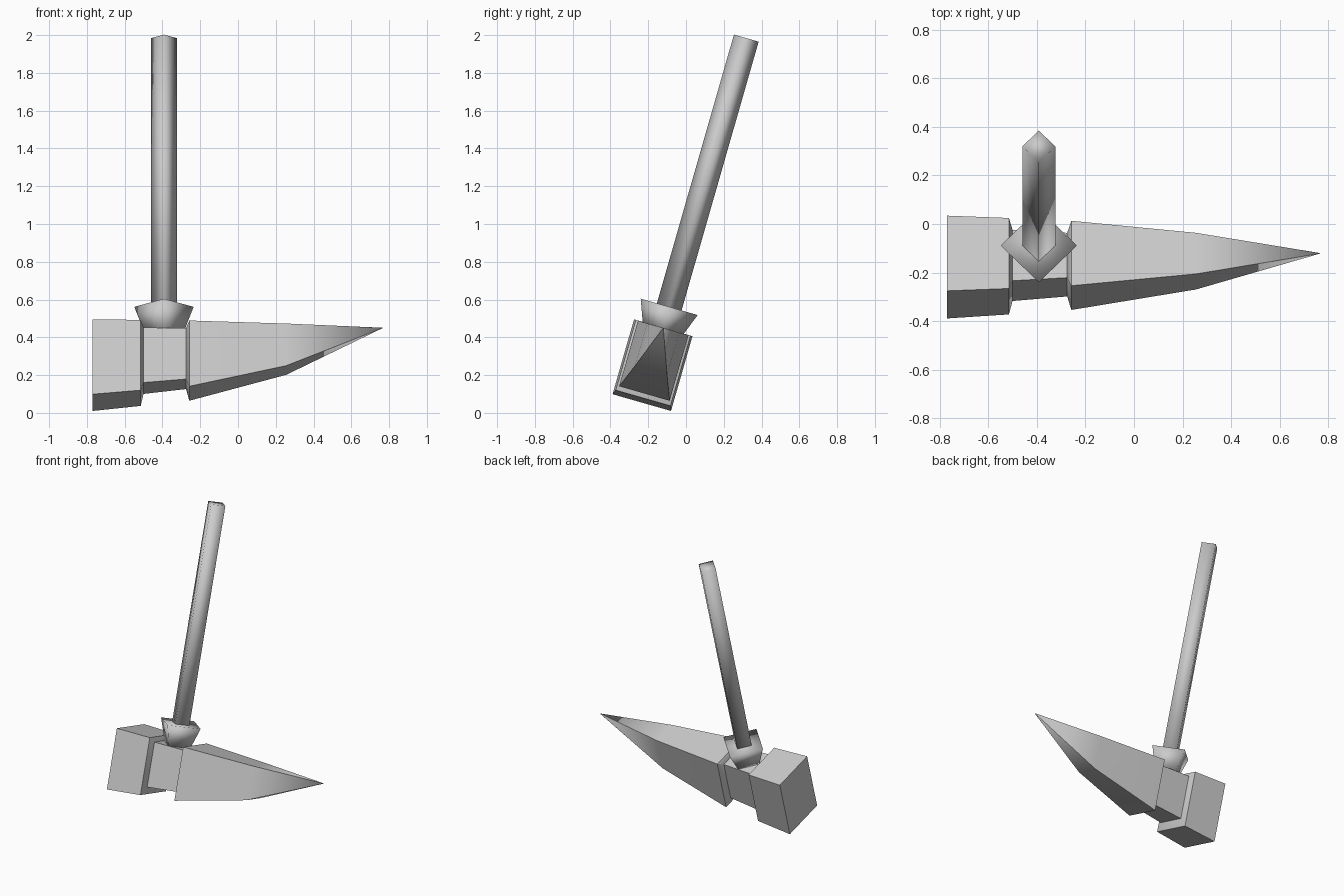
import bpy, bmesh, math
from mathutils import Matrix

cube = bpy.data.objects.get("Cube")
if cube:
    bpy.data.objects.remove(cube)

TILT = Matrix.Rotation(math.radians(-16), 4, 'X')   # whole tool leans back
AXIS_X, AXIS_Y = -0.392, -0.24                      # handle axis before the lean

steel = bpy.data.materials.new("grey steel")
steel.use_nodes = True
grey = (0.6, 0.6, 0.6, 1)
steel.diffuse_color = grey
steel.node_tree.nodes["Principled BSDF"].inputs["Base Color"].default_value = grey


def finish(name, bm):
    bmesh.ops.recalc_face_normals(bm, faces=bm.faces)
    bm.transform(TILT)
    mesh = bpy.data.meshes.new(name)
    bm.to_mesh(mesh)
    bm.free()
    mesh.materials.append(steel)
    obj = bpy.data.objects.new(name, mesh)
    bpy.context.collection.objects.link(obj)


def loft(name, sections, soft_tip=False):
    """Rectangular sections along x: (x, half width, bottom, top)."""
    bm = bmesh.new()
    rings = []
    for x, w, low, high in sections:
        corners = [(-w, low), (w, low), (w, high), (-w, high)]
        rings.append([bm.verts.new((x, AXIS_Y + y, z)) for y, z in corners])
    for a, b in zip(rings, rings[1:]):
        for i in range(4):
            j = (i + 1) % 4
            bm.faces.new((a[i], a[j], b[j], b[i]))
    bm.faces.new(rings[0])
    bm.faces.new(rings[-1])
    bmesh.ops.recalc_face_normals(bm, faces=bm.faces)
    tip = set(rings[-1])
    for f in bm.faces:
        f.smooth = True
    for e in bm.edges:
        rounded = soft_tip and all(v in tip for v in e.verts)
        e.smooth = rounded or e.calc_face_angle() < math.radians(30)
    finish(name, bm)


def diamond_post(name, low, high, r_low, r_high):
    """Four-sided smooth post on the handle axis, corners facing the axes."""
    bm = bmesh.new()
    centre = Matrix.Translation((AXIS_X, AXIS_Y, (low + high) / 2))
    bmesh.ops.create_cone(bm, cap_ends=True, segments=4, radius1=r_low,
                          radius2=r_high, depth=high - low, matrix=centre)
    for f in bm.faces:
        f.smooth = True
    finish(name, bm)


# Head: striking block, narrow neck, tapering spike
neck_start = (-0.50, 0.109, 0.067, 0.37)
neck_end = (-0.275, 0.096, 0.09, 0.37)
loft("striking_block", [(-0.77, 0.161, -0.012, 0.40),
                        (-0.515, 0.151, 0.013, 0.40), neck_start])
loft("head_neck", [neck_start, neck_end])
loft("head_spike", [neck_end, (-0.258, 0.139, 0.038, 0.40),
                    (0.255, 0.088, 0.166, 0.398),
                    (0.765, 0.001, 0.398, 0.40)], soft_tip=True)

# Collar and handle
diamond_post("handle_collar", 0.37, 0.515, 0.102, 0.157)
diamond_post("handle", 0.45, 1.995, 0.068, 0.068)
